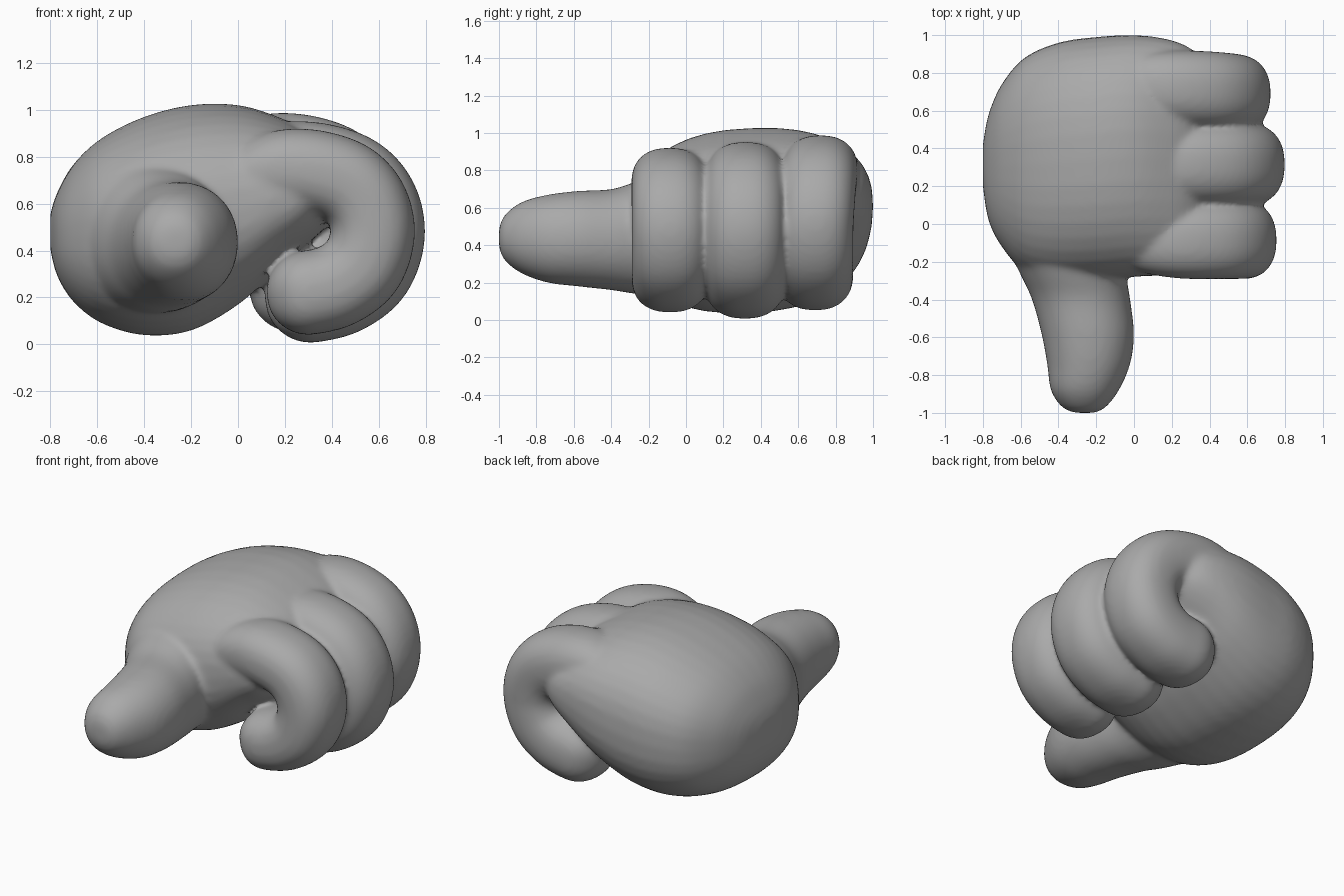
import bpy, bmesh, math
from mathutils import Vector

cube = bpy.data.objects.get("Cube")
if cube:
    bpy.data.objects.remove(cube, do_unlink=True)

SIDES = 40
bm = bmesh.new()


def spline(rows, steps=6):
    """Catmull-Rom interpolation of equally long tuples."""
    rows = [Vector(r) for r in rows]
    out = []
    for i in range(len(rows) - 1):
        a, b, c, d = (rows[max(0, min(len(rows) - 1, i + k))] for k in (-1, 0, 1, 2))
        for s in range(steps):
            t = s / steps
            out.append(0.5 * (2 * b + (c - a) * t + (2 * a - 5 * b + 4 * c - d) * t * t
                              + (3 * b - a - 3 * c + d) * t ** 3))
    return out + [rows[-1]]


def rounded(angle, power):
    c, s = math.cos(angle), math.sin(angle)
    e = 2 / power
    return math.copysign(abs(c) ** e, c), math.copysign(abs(s) ** e, s)


def skin(rings):
    """Join rings of points into one closed skin."""
    vs = [[bm.verts.new(p) for p in ring] for ring in rings]
    for a, b in zip(vs, vs[1:]):
        for i in range(SIDES):
            j = (i + 1) % SIDES
            bm.faces.new((a[i], a[j], b[j], b[i]))
    bm.faces.new(vs[0][::-1])
    bm.faces.new(vs[-1])


def loft(rows, place, power, shear=0.0):
    """Rows hold position, then low and high limits of width and height."""
    rings = []
    for pos, lo, hi, bottom, top in spline(rows):
        ring = []
        for i in range(SIDES):
            u, v = rounded(math.tau * i / SIDES, power)
            ring.append(place(pos, (lo + hi) / 2 + u * (hi - lo) / 2,
                              (bottom + top) / 2 + v * (top - bottom) / 2 + shear * u * (top - bottom)))
        rings.append(ring)
    skin(rings)


def finger(path, y_root, y_tip, grow, shift, width, thick):
    """Curled finger swept in the xz plane, thin at the buried root, round at the tip."""
    pts = spline([(0.3 + (x - 0.3) * grow + shift[0], 0.5 + (z - 0.5) * grow + shift[1])
                  for x, z in path])
    n = len(pts)
    rings = []

    def ring(p, d, y, k):
        normal = Vector((-d.y, d.x))
        out = []
        for i in range(SIDES):
            u, v = rounded(math.tau * i / SIDES, 2.35)
            q = p + normal * v * thick * k
            out.append((q.x, y + u * width * k, q.y))
        rings.append(out)

    for i, p in enumerate(pts):
        d = (pts[min(i + 1, n - 1)] - pts[max(i - 1, 0)]).normalized()
        t = min(1, 3 * i / n)
        ring(p, d, y_root + (y_tip - y_root) * min(1, 1.6 * i / n), 0.4 + 0.6 * t * (2 - t))
    for s in range(1, 8):
        a = s / 8 * math.pi / 2
        ring(pts[-1] + d * thick * math.sin(a), d, y_tip, math.cos(a))
    skin(rings)


# Palm, lofted from the wrist side towards the knuckles
loft([(-0.80, 0.20, 0.42, 0.40, 0.56), (-0.77, 0.02, 0.58, 0.29, 0.65),
      (-0.70, -0.12, 0.74, 0.18, 0.77), (-0.58, -0.25, 0.88, 0.09, 0.88),
      (-0.40, -0.30, 0.96, 0.04, 0.97), (-0.20, -0.30, 0.99, 0.06, 1.02),
      (0.00, -0.28, 1.00, 0.17, 1.02), (0.17, -0.27, 0.98, 0.32, 0.97),
      (0.30, -0.24, 0.93, 0.43, 0.90), (0.42, -0.10, 0.82, 0.54, 0.78)],
     lambda p, w, h: (p, w, h), 2.4, 0.025)

# Thumb, lofted from the tip into the palm
loft([(-1.00, -0.31, -0.21, 0.39, 0.49), (-0.97, -0.38, -0.15, 0.32, 0.56),
      (-0.88, -0.44, -0.08, 0.25, 0.63), (-0.74, -0.46, -0.02, 0.20, 0.67),
      (-0.58, -0.49, 0.00, 0.18, 0.69), (-0.40, -0.54, -0.02, 0.16, 0.70),
      (-0.27, -0.60, -0.04, 0.14, 0.74), (-0.10, -0.68, -0.05, 0.13, 0.80),
      (0.10, -0.74, -0.10, 0.14, 0.82)],
     lambda p, w, h: (w, p, h), 2.1)

# Three curled fingers
curl = [(-0.20, 0.58), (0.00, 0.68), (0.20, 0.745), (0.42, 0.71), (0.535, 0.62),
        (0.575, 0.48), (0.53, 0.335), (0.42, 0.25), (0.30, 0.22)]
finger(curl, -0.09, -0.085, 1.0, (0.0, 0.0), 0.205, 0.18)
finger(curl, 0.32, 0.315, 1.06, (0.01, 0.0), 0.215, 0.197)
finger(curl, 0.74, 0.69, 1.05, (-0.06, 0.04), 0.205, 0.195)

mesh = bpy.data.meshes.new("hand")
bmesh.ops.recalc_face_normals(bm, faces=bm.faces)
bm.to_mesh(mesh)
bm.free()
hand = bpy.data.objects.new("hand", mesh)
bpy.context.collection.objects.link(hand)
bpy.context.view_layer.objects.active = hand
hand.select_set(True)

# Fuse the parts into one soft skin
fuse = hand.modifiers.new("fuse", 'REMESH')
fuse.mode = 'VOXEL'
fuse.voxel_size = 0.016
soften = hand.modifiers.new("soften", 'SMOOTH')
soften.factor = 0.5
soften.iterations = 10
for name in ("fuse", "soften"):
    bpy.ops.object.modifier_apply(modifier=name)

grey = bpy.data.materials.new("plain grey")
grey.use_nodes = True
colour = (0.4, 0.4, 0.4, 1)
grey.diffuse_color = colour
grey.node_tree.nodes["Principled BSDF"].inputs["Base Color"].default_value = colour
hand.data.materials.clear()
hand.data.materials.append(grey)
bpy.ops.object.shade_smooth()
